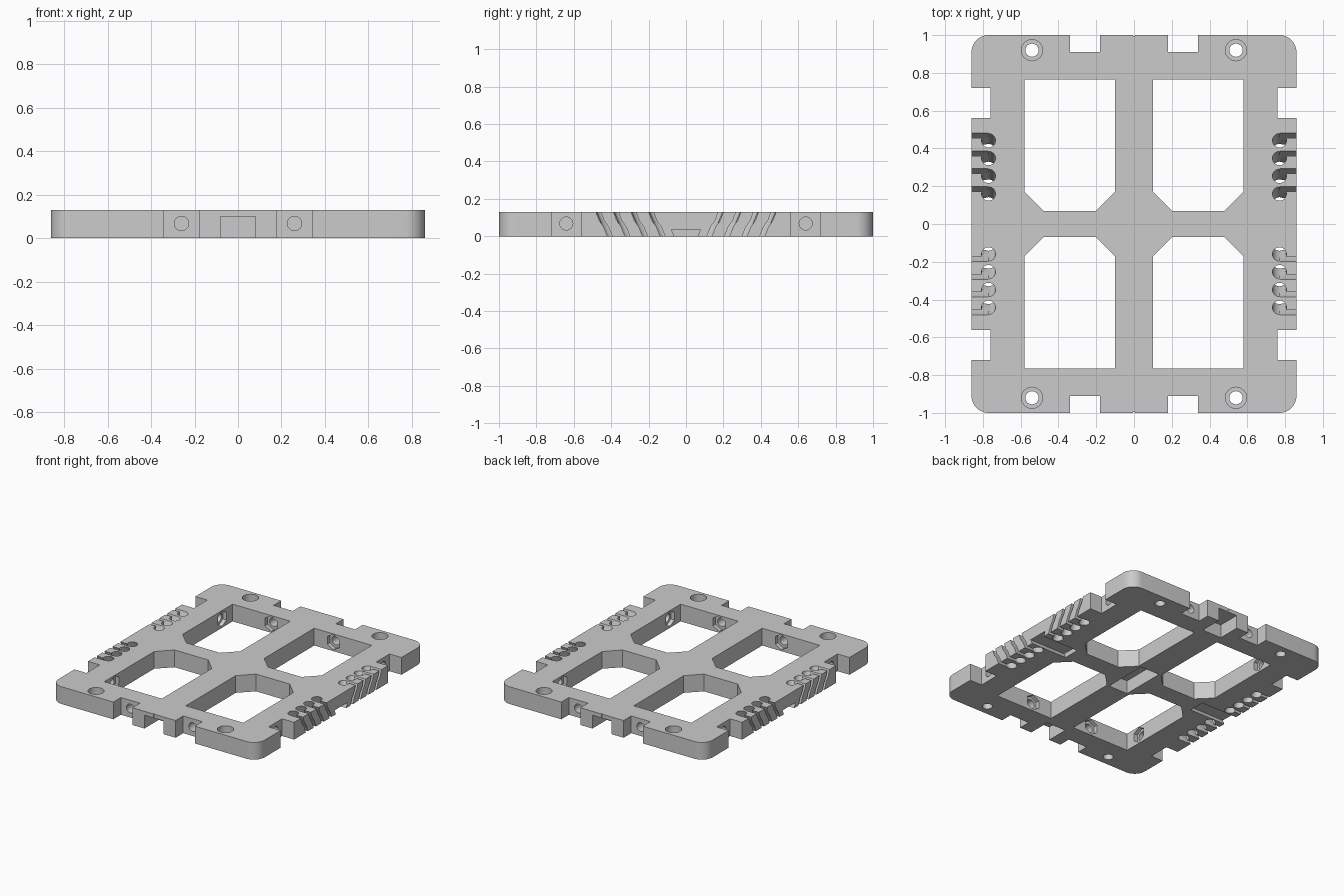
import bpy, bmesh, math

cube = bpy.data.objects.get("Cube")
if cube:
    bpy.data.objects.remove(cube, do_unlink=True)

W, L, H = 0.86, 1.0, 0.13      # half width, half length, thickness
MID = 0.068                    # height of the horizontal bolts
SIGNS = [(sx, sy) for sx in (1, -1) for sy in (1, -1)]

grey = bpy.data.materials.new("plain_grey")
grey.use_nodes = True
grey.diffuse_color = (0.6, 0.6, 0.6, 1)
grey.node_tree.nodes["Principled BSDF"].inputs["Base Color"].default_value = (0.6, 0.6, 0.6, 1)


def prism(bm, pts, place, a, b):
    """Extrude a 2D outline from a to b; place(u, v, w) gives the 3D point."""
    low = [bm.verts.new(place(u, v, a)) for u, v in pts]
    top = [bm.verts.new(place(u, v, b)) for u, v in pts]
    bm.faces.new(low)
    bm.faces.new(top[::-1])
    for i in range(len(pts)):
        j = (i + 1) % len(pts)
        bm.faces.new((low[i], top[i], top[j], low[j]))


def ring(r, n=24, cx=0, cy=0, start=0.0, sweep=math.tau):
    return [(cx + r * math.cos(start + sweep * i / n),
             cy + r * math.sin(start + sweep * i / n)) for i in range(n)]


def rect(x0, x1, y0, y1):
    return [(x0, y0), (x1, y0), (x1, y1), (x0, y1)]


def make(name, bm):
    bmesh.ops.recalc_face_normals(bm, faces=bm.faces)
    mesh = bpy.data.meshes.new(name)
    bm.to_mesh(mesh)
    bm.free()
    mesh.materials.append(grey)
    ob = bpy.data.objects.new(name, mesh)
    bpy.context.collection.objects.link(ob)
    return ob


def flat(sx, sy):
    return lambda u, v, w: (sx * u, sy * v, w)


def along_x(sx, sy, y, z):
    return lambda u, v, w: (sx * w, sy * (y + u), z + v)


def along_y(sx, sy, x, z):
    return lambda u, v, w: (sx * (x + u), sy * w, z + v)


# plate with rounded corners
R = 0.09
outline = []
for k, (cx, cy) in enumerate([(1, 1), (-1, 1), (-1, -1), (1, -1)]):
    for i in range(11):
        a = math.pi / 2 * (k + i / 10)
        outline.append((cx * (W - R) + R * math.cos(a), cy * (L - R) + R * math.sin(a)))
bm = bmesh.new()
prism(bm, outline, flat(1, 1), 0, H)
plate = make("frame_plate", bm)

# windows and edge notches
openings = bmesh.new()
window = [(0.20, 0.07), (0.48, 0.07), (0.58, 0.17), (0.58, 0.765), (0.10, 0.765), (0.10, 0.17)]
for s in SIGNS:
    prism(openings, window, flat(*s), -0.1, 0.3)
    prism(openings, rect(0.18, 0.34, 0.91, 1.1), flat(*s), -0.1, 0.3)
    prism(openings, rect(0.76, 1.0, 0.56, 0.72), flat(*s), -0.1, 0.3)

# counterbores, bolt holes, slanted cable holes and underside pockets
bores = bmesh.new()
cable_y = [0.16 + 0.094 * i for i in range(4)]
for sx, sy in SIGNS:
    prism(bores, ring(0.056, 32, 0.54, 0.92), flat(sx, sy), 0.06, 0.3)
    prism(bores, ring(0.035), along_x(sx, sy, 0.64, MID), 0.55, 0.78)
    prism(bores, ring(0.033), along_y(sx, sy, 0.26, MID), 0.74, 0.93)
    for y in cable_y:
        def slanted(u, v, w):
            return (sx * (0.77 + u), sy * (y + v - 0.055 * (H - w) / H), w)
        prism(bores, ring(0.037), slanted, -0.02, 0.15)
dovetail = [(-0.06, -0.03), (0.06, -0.03), (0.062, 0), (0.078, 0.036), (-0.078, 0.036), (-0.062, 0)]
for s in (1, -1):
    prism(bores, rect(-0.08, 0.08, 0.83, 1.1), flat(1, s), -0.1, 0.1)
    prism(bores, dovetail, along_x(s, 1, 0, 0), 0.56, 1.0)
prism(bores, rect(-0.08, 0.08, -0.17, 0.17), flat(1, 1), -0.1, 0.1)

# screw holes, nut recesses, kinked cable slots and edge nicks
details = bmesh.new()
path = [(-0.042, -0.02), (-0.035, 0), (-0.015, 0.05), (0.01, 0.085), (0.026, H), (0.033, 0.15)]
slot = [(y - 0.013, z) for y, z in path] + [(y + 0.013, z) for y, z in reversed(path)]
for sx, sy in SIGNS:
    prism(details, ring(0.035, 24, 0.54, 0.92), flat(sx, sy), -0.1, 0.2)
    prism(details, ring(0.058, 6, start=math.pi / 2), along_x(sx, sy, 0.64, MID), 0.5, 0.61)
    prism(details, ring(0.058, 6, start=math.pi / 2), along_y(sx, sy, 0.26, MID), 0.7, 0.795)
    for y in cable_y:
        prism(details, slot, along_x(sx, sy, y, 0), 0.772, 0.95)
for s in (1, -1):
    prism(details, rect(-0.005, 0.005, 0.994, 1.1), flat(1, s), 0.05, 0.3)

# carve each set of openings out of the plate
cutters = [make("opening_cutter", openings), make("bore_cutter", bores), make("detail_cutter", details)]
bpy.context.view_layer.objects.active = plate
plate.select_set(True)
for cutter in cutters:
    cutter.select_set(False)
    cutter.hide_render = True
    mod = plate.modifiers.new(cutter.name, 'BOOLEAN')
    mod.operation = 'DIFFERENCE'
    mod.solver = 'EXACT'
    mod.object = cutter
    bpy.ops.object.modifier_apply(modifier=mod.name)
for cutter in cutters:
    bpy.data.objects.remove(cutter, do_unlink=True)

bpy.ops.object.shade_smooth_by_angle(angle=math.radians(25))
